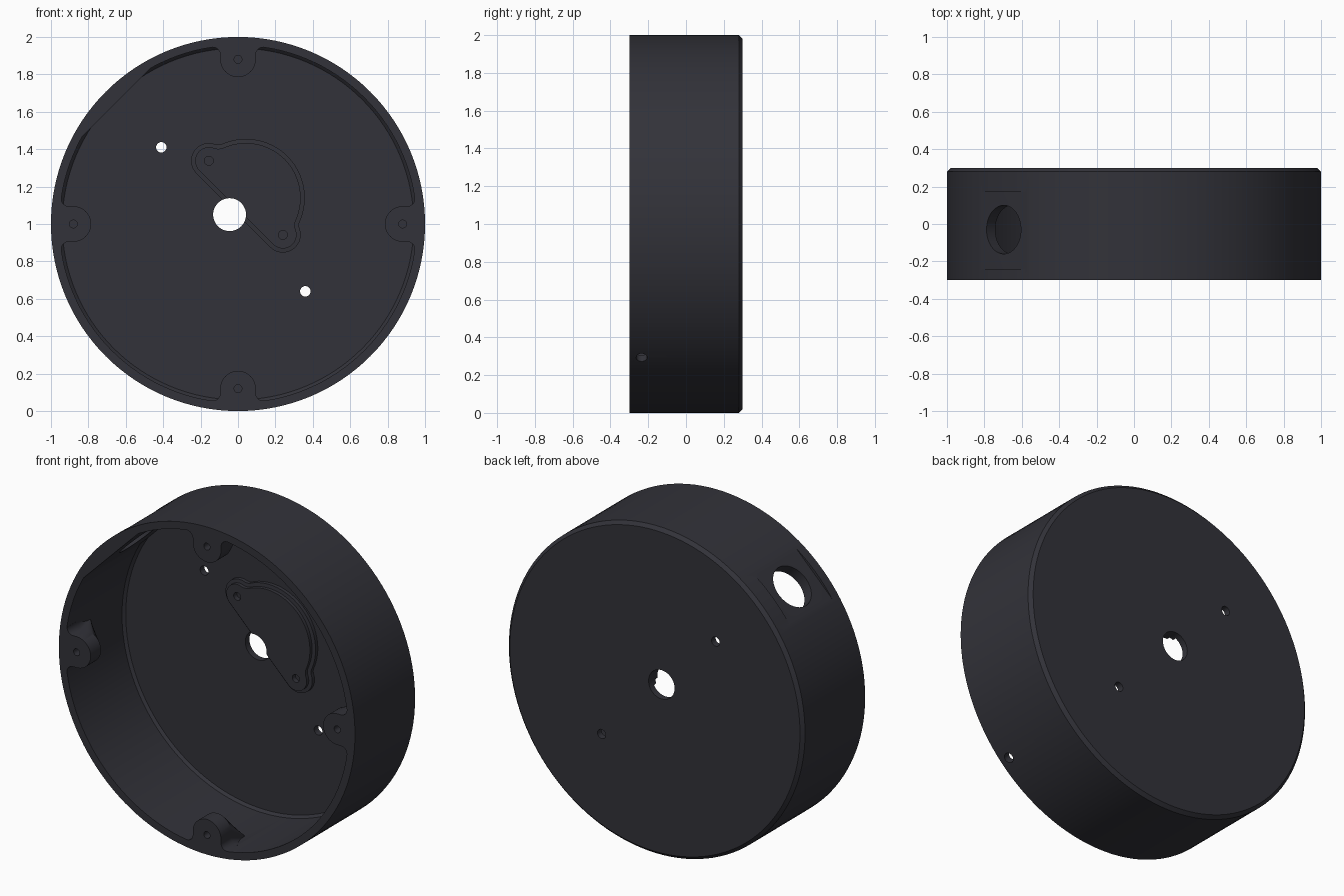
import bpy, bmesh, math

if "Cube" in bpy.data.objects:
    bpy.data.objects.remove(bpy.data.objects["Cube"])

mat = bpy.data.materials.new("charcoal")
mat.diffuse_color = (0.032, 0.032, 0.041, 1)
mat.use_nodes = True
mat.node_tree.nodes["Principled BSDF"].inputs["Base Color"].default_value = mat.diffuse_color


def loft(name, rings):
    """Solid through rings of (y, [(x, z), ...]); z is measured from the housing axis."""
    bm = bmesh.new()
    rows = [[bm.verts.new((x, y, z + 1)) for x, z in pts] for y, pts in rings]
    n = len(rows[0])
    for a, b in zip(rows, rows[1:]):
        for i in range(n):
            bm.faces.new((a[i], a[(i + 1) % n], b[(i + 1) % n], b[i]))
    bm.faces.new(rows[0])
    bm.faces.new(rows[-1])
    bmesh.ops.recalc_face_normals(bm, faces=bm.faces)
    me = bpy.data.meshes.new(name)
    bm.to_mesh(me)
    bm.free()
    me.materials.append(mat)
    ob = bpy.data.objects.new(name, me)
    bpy.context.collection.objects.link(ob)
    return ob


def arc(cx, cz, r, a0, a1, n):
    return [(cx + r * math.cos(math.radians(a0 + (a1 - a0) * i / n)),
             cz + r * math.sin(math.radians(a0 + (a1 - a0) * i / n))) for i in range(n + 1)]


def circle(r, n=128, cx=0, cz=0):
    return arc(cx, cz, r, 0, 360, n)[:-1]


def drill(x, z, r, y0, y1, n=32):
    return loft("drill", [(y0, circle(r, n, x, z)), (y1, circle(r, n, x, z))])


def radial(pts, a):
    """Turn (tangent, radius) points to clock angle a in degrees."""
    s, c = math.sin(math.radians(a)), math.cos(math.radians(a))
    return [(v * s + t * c, v * c - t * s) for t, v in pts]


def radial_drill(a, y, r, depth):
    b = math.radians(a)
    bpy.ops.mesh.primitive_cylinder_add(
        vertices=48, radius=r, depth=depth, rotation=(0, b, 0),
        location=(0.96 * math.sin(b), y, 1 + 0.96 * math.cos(b)))
    return bpy.context.object


def combine(ob, tools, op):
    for t in tools:
        m = ob.modifiers.new("cut", 'BOOLEAN')
        m.operation, m.solver, m.object = op, 'EXACT', t
        bpy.context.view_layer.update()
        ev = ob.evaluated_get(bpy.context.evaluated_depsgraph_get())
        me = bpy.data.meshes.new_from_object(ev)
        ob.modifiers.clear()
        ob.data = me
    for t in tools:
        bpy.data.objects.remove(t)


def finish(ob):
    ob.data.materials.clear()
    ob.data.materials.append(mat)
    for p in ob.data.polygons:
        p.material_index = 0
    bpy.ops.object.select_all(action='DESELECT')
    ob.select_set(True)
    bpy.context.view_layer.objects.active = ob
    bpy.ops.object.shade_smooth_by_angle(angle=math.radians(28))


# Round housing with chamfered back, hollowed from the front
housing = loft("housing", [(-0.3, circle(1)), (0.28, circle(1)), (0.3, circle(0.98))])
cavity = loft("cavity", [(-0.4, circle(0.955)), (0.245, circle(0.955)), (0.26, circle(0.94))])
combine(housing, [cavity], 'DIFFERENCE')

# Four screw bosses, tapering back into the wall
half = arc(0, 0.88, 0.095, -90, 0, 12) + arc(0.135, 0.905, 0.04, 180, 90, 8) + [(0.135, 0.975)]
outline = half + [(-t, v) for t, v in reversed(half[1:])]
tapered = [(t, 0.953 + (v - 0.785) / 0.19 * 0.024) for t, v in outline]
adds = []
for a in (0, 90, 180, 270):
    adds.append(loft("boss", [(-0.3, radial(outline, a)), (-0.2, radial(outline, a)),
                              (-0.05, radial(tapered, a))]))

# Flat inner wall behind the cable port
flat = radial([(-0.27, 0.919), (0.27, 0.919), (0.25, 0.96), (-0.25, 0.96)], -45)
adds.append(loft("flat_wall", [(-0.3, flat), (0.27, flat)]))
combine(housing, adds, 'UNION')

# Shallow outer flat, cable port, drain hole, floor holes and screw holes
pad = radial([(-0.25, 0.985), (0.25, 0.985), (0.25, 1.1), (-0.25, 1.1)], -45)
cuts = [loft("pad", [(-0.24, pad), (0.17, pad)]),
        radial_drill(-45, -0.03, 0.13, 0.3),
        radial_drill(135, -0.235, 0.029, 0.2),
        drill(-0.045, 0.05, 0.088, 0.1, 0.4, 48),
        drill(-0.41, 0.41, 0.028, 0.1, 0.4),
        drill(0.36, -0.36, 0.028, 0.1, 0.4)]
for a in (0, 90, 180, 270):
    x, z = radial([(0, 0.88)], a)[0]
    cuts.append(drill(x, z, 0.021, -0.4, -0.21, 24))
combine(housing, cuts, 'DIFFERENCE')
finish(housing)


# Stepped half-round cover with two screw ears, set diagonally on the floor
def cover_outline(d):
    big, ear, f, e = 0.315 - d, 0.095 - d, 0.05 + d, 0.28
    u = ((big + f) ** 2 - (ear + f) ** 2 + e * e) / (2 * e)
    v = math.sqrt((big + f) ** 2 - u * u)
    on_ear = math.degrees(math.atan2(v, u - e))
    on_big = math.degrees(math.atan2(v, u))
    side = (arc(e, 0, ear, -90, on_ear, 18)
            + arc(u, v, f, on_ear + 180, on_big + 180, 8)[1:]
            + arc(0, 0, big, on_big, 90, 24)[1:])
    pts = side + [(-p, q) for p, q in reversed(side[:-1])]
    return [(0.042 + x, 0.14 + z) for x, z in radial(pts, 45)]


base, top = cover_outline(0), cover_outline(0.022)
cover = loft("cover_plate", [(0.262, base), (0.238, base), (0.236, top), (0.215, top)])
combine(cover, [drill(-0.045, 0.05, 0.088, 0.1, 0.4, 48),
                drill(-0.156, 0.338, 0.024, 0.1, 0.245, 24),
                drill(0.24, -0.058, 0.024, 0.1, 0.245, 24)], 'DIFFERENCE')
finish(cover)
